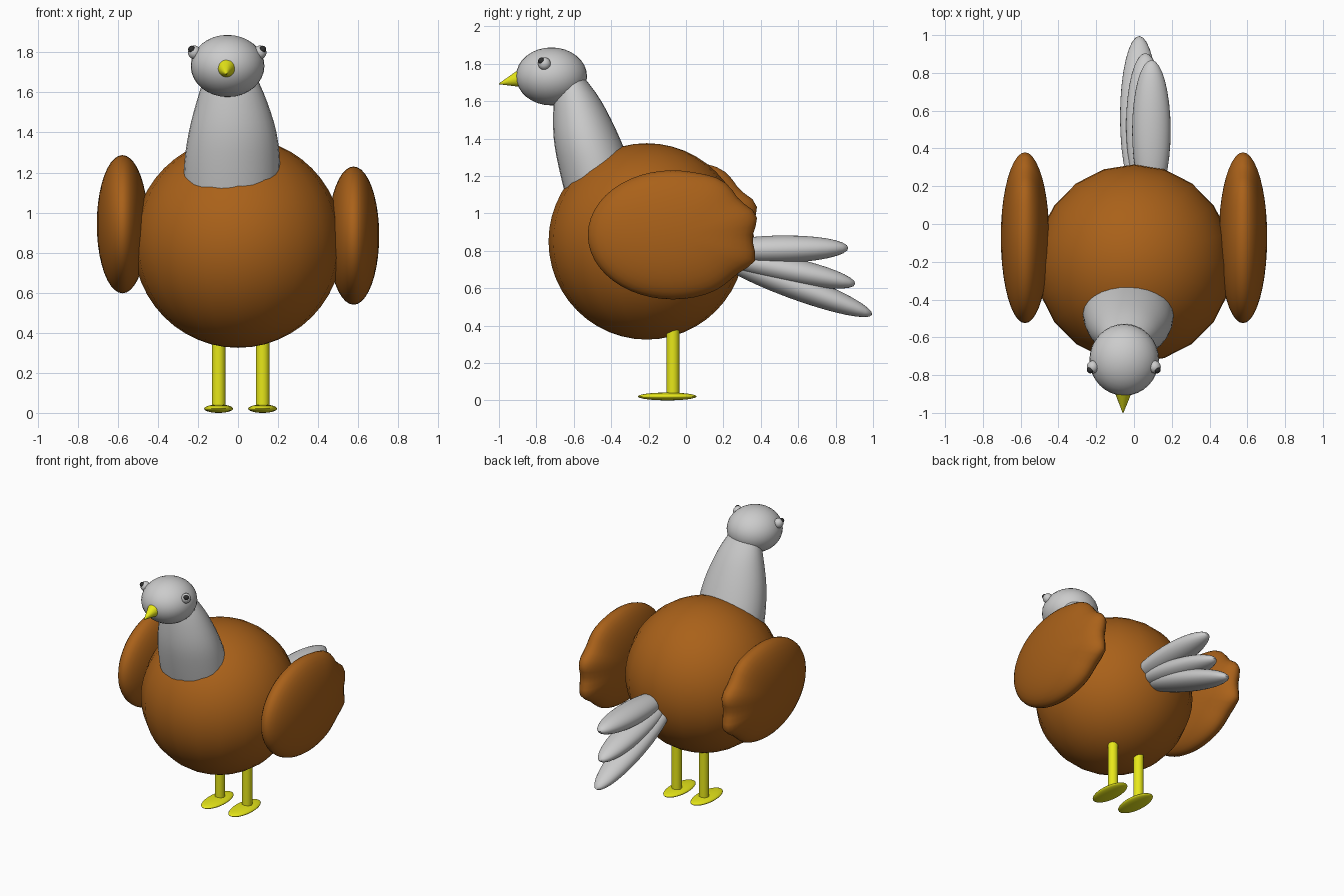
import bpy, bmesh, math
from mathutils import Vector, Matrix

if "Cube" in bpy.data.objects:
    bpy.data.objects.remove(bpy.data.objects["Cube"])


def material(name, rgb):
    m = bpy.data.materials.new(name)
    m.diffuse_color = (*rgb, 1)
    m.use_nodes = True
    m.node_tree.nodes["Principled BSDF"].inputs["Base Color"].default_value = m.diffuse_color
    return m


BROWN = material("brown", (0.4, 0.12, 0.01))
YELLOW = material("yellow", (0.8, 0.8, 0.01))
DARK = material("dark", (0.03, 0.03, 0.03))


def finish(name, bm, mat=None, angle=50):
    bmesh.ops.recalc_face_normals(bm, faces=bm.faces)
    me = bpy.data.meshes.new(name)
    bm.to_mesh(me)
    bm.free()
    ob = bpy.data.objects.new(name, me)
    bpy.context.collection.objects.link(ob)
    if mat:
        me.materials.append(mat)
    bpy.ops.object.select_all(action='DESELECT')
    ob.select_set(True)
    bpy.context.view_layer.objects.active = ob
    bpy.ops.object.shade_smooth_by_angle(angle=math.radians(angle))
    return ob


def ellipsoid(name, centre, radii, mat=None, seg=32, rings=16, pitch=0):
    bm = bmesh.new()
    bmesh.ops.create_uvsphere(bm, u_segments=seg, v_segments=rings, radius=1)
    bm.transform(Matrix.Translation(centre) @ Matrix.Rotation(pitch, 4, 'X')
                 @ Matrix.Diagonal((*radii, 1)))
    return finish(name, bm, mat)


def cone(name, a, b, r1, r2, mat, seg=24):
    a, b = Vector(a), Vector(b)
    d = b - a
    bm = bmesh.new()
    bmesh.ops.create_cone(bm, cap_ends=True, segments=seg, radius1=r1,
                          radius2=r2, depth=d.length)
    bm.transform(Matrix.Translation((a + b) / 2)
                 @ d.to_track_quat('Z', 'Y').to_matrix().to_4x4())
    return finish(name, bm, mat)


def catmull(p, q, r, s, t):
    return [0.5 * (2 * b + (c - a) * t + (2 * a - 5 * b + 4 * c - d) * t * t
                   + (3 * b - a - 3 * c + d) * t ** 3)
            for a, b, c, d in zip(p, q, r, s)]


# Body and head
ellipsoid("body", (0, -0.21, 0.85), (0.522, 0.525, 0.525), BROWN, 20, 24)
ellipsoid("head", (-0.052, -0.719, 1.732), (0.184, 0.19, 0.155))

# Neck: elliptical sections (z, x, half width, y, half depth), splined upward
keys = [(0.95, -0.03, 0.235, -0.42, 0.185), (1.2, -0.03, 0.241, -0.475, 0.195),
        (1.4, -0.027, 0.219, -0.53, 0.177), (1.6, -0.033, 0.16, -0.58, 0.127),
        (1.74, -0.045, 0.10, -0.62, 0.065)]
padded = [keys[0]] + keys + [keys[-1]]
sections = [catmull(*padded[i:i + 4], k / 4)
            for i in range(len(keys) - 1) for k in range(4)] + [keys[-1]]
bm = bmesh.new()
N = 28
loops = [[bm.verts.new((x + rx * math.cos(2 * math.pi * i / N),
                        y + ry * math.sin(2 * math.pi * i / N), z))
          for i in range(N)] for z, x, rx, y, ry in sections]
for lo, hi in zip(loops, loops[1:]):
    for i in range(N):
        j = (i + 1) % N
        bm.faces.new((lo[i], lo[j], hi[j], hi[i]))
bm.faces.new(loops[0])
bm.faces.new(loops[-1])
finish("neck", bm)

# Beak
cone("beak", (-0.057, -0.88, 1.722), (-0.058, -1.0, 1.692), 0.05, 0.002, YELLOW)

# Eyes with pupils set forward, up and outward
for side, s, x in (("left", -1, -0.218), ("right", 1, 0.11)):
    ellipsoid(side + "_eye", (x, -0.757, 1.8), (0.032, 0.034, 0.034), None, 20, 12)
    ellipsoid(side + "_pupil", (x + s * 0.013, -0.773, 1.815),
              (0.018, 0.018, 0.018), DARK, 16, 10)

# Wings: flattened spheres with a scalloped trailing edge (degrees, scale)
SCALLOP = [(-180, 1), (-62, 1), (-40, 0.96), (-23, 1.05), (-3, 0.92),
           (18, 1.04), (34, 0.94), (56, 1.03), (75, 1), (180, 1)]


def scallop(a):
    for (a0, s0), (a1, s1) in zip(SCALLOP, SCALLOP[1:]):
        if a0 <= a <= a1:
            return s0 + (s1 - s0) * (a - a0) / (a1 - a0)
    return 1


for side, s, z in (("left", -1, 0.942), ("right", 1, 0.885)):
    bm = bmesh.new()
    bmesh.ops.create_uvsphere(bm, u_segments=48, v_segments=20, radius=1)
    bm.transform(Matrix.Rotation(math.pi / 2, 4, 'Y'))
    for v in bm.verts:
        y, h = v.co.y, v.co.z
        k = 1 + (scallop(math.degrees(math.atan2(h, y))) - 1) * (y * y + h * h)
        v.co = (s * 0.577 + v.co.x * 0.128, -0.07 + 0.455 * y * k, z + 0.345 * h * k)
    finish(side + "_wing", bm, BROWN)

# Tail feathers: root (y, z), tip (y, z), x, half thickness
for name, y0, z0, y1, z1, x, t in (("upper", 0.12, 0.80, 0.868, 0.815, 0.092, 0.074),
                                   ("middle", 0.14, 0.78, 0.905, 0.622, 0.06, 0.07),
                                   ("lower", 0.14, 0.775, 0.995, 0.458, 0.028, 0.07)):
    ellipsoid(name + "_tail_feather", (x, (y0 + y1) / 2, (z0 + z1) / 2),
              (0.102, math.hypot(y1 - y0, z1 - z0) / 2, t),
              pitch=math.atan2(z1 - z0, y1 - y0))

# Legs and flat oval feet
for side, x in (("left", -0.097), ("right", 0.123)):
    cone(side + "_leg", (x, -0.07, 0.02), (x, -0.07, 0.42), 0.034, 0.034, YELLOW)
    ellipsoid(side + "_foot", (x, -0.1, 0.021), (0.072, 0.157, 0.021), YELLOW)
